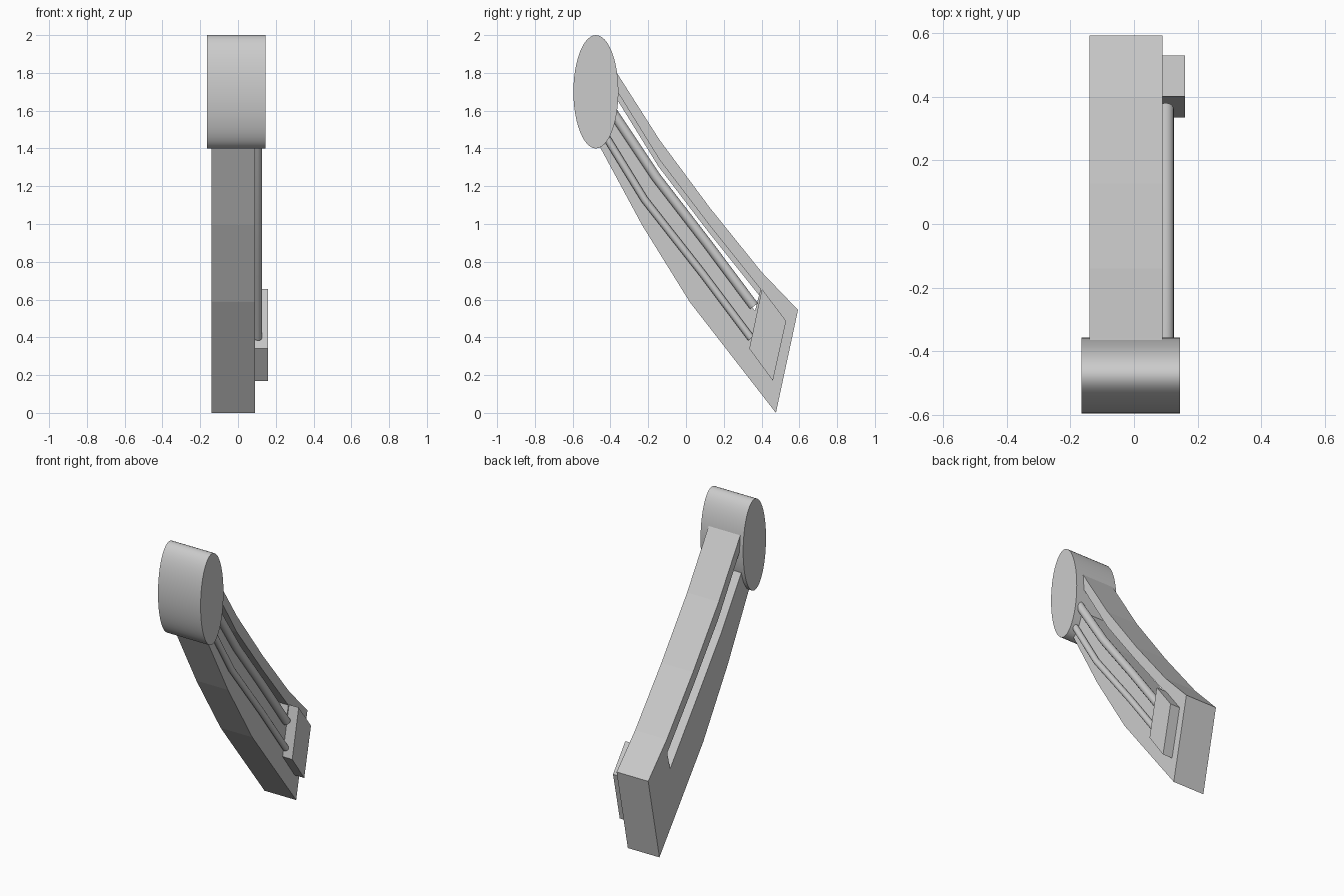
import bpy, bmesh, math
from mathutils import Vector

cube = bpy.data.objects.get("Cube")
if cube:
    bpy.data.objects.remove(cube, do_unlink=True)

grey = bpy.data.materials.new("light_grey")
grey.use_nodes = True
colour = (0.6, 0.6, 0.6, 1)
grey.diffuse_color = colour
grey.node_tree.nodes["Principled BSDF"].inputs["Base Color"].default_value = colour


def finish(name, bm):
    bmesh.ops.recalc_face_normals(bm, faces=bm.faces)
    mesh = bpy.data.meshes.new(name)
    bm.to_mesh(mesh)
    bm.free()
    mesh.materials.append(grey)
    ob = bpy.data.objects.new(name, mesh)
    bpy.context.collection.objects.link(ob)
    return ob


def prism(name, profile, x0, x1):
    """Extrude a (y, z) profile along x."""
    bm = bmesh.new()
    face = bm.faces.new([bm.verts.new((x0, y, z)) for y, z in profile])
    ext = bmesh.ops.extrude_face_region(bm, geom=[face])
    moved = [v for v in ext["geom"] if isinstance(v, bmesh.types.BMVert)]
    bmesh.ops.translate(bm, verts=moved, vec=(x1 - x0, 0, 0))
    return finish(name, bm)


def smooth(ob):
    bpy.ops.object.select_all(action='DESELECT')
    ob.select_set(True)
    bpy.context.view_layer.objects.active = ob
    bpy.ops.object.shade_smooth_by_angle(angle=math.radians(35))


def rod(name, path, x, radius, sides=16):
    """Round rod following a (y, z) path at a fixed x."""
    bm = bmesh.new()
    pts = [Vector((x, y, z)) for y, z in path]
    rings = []
    for i, p in enumerate(pts):
        d = (pts[min(i + 1, len(pts) - 1)] - pts[max(i - 1, 0)]).normalized()
        side = Vector((1, 0, 0))
        up = d.cross(side)
        angles = [math.tau * k / sides for k in range(sides)]
        rings.append([bm.verts.new(p + radius * (math.cos(a) * side + math.sin(a) * up))
                      for a in angles])
    for a, b in zip(rings, rings[1:]):
        for k in range(sides):
            n = (k + 1) % sides
            bm.faces.new((a[k], a[n], b[n], b[k]))
    bm.faces.new(rings[0])
    bm.faces.new(rings[-1])
    smooth(finish(name, bm))


# Curved arm
arm = prism("arm", [(-.46, 1.94), (-.36, 1.79), (-.14, 1.445), (.127, 1.085),
                    (.40, .746), (.593, .545), (.476, 0), (.02, .587),
                    (-.233, .995), (-.455, 1.407)], -.14, .09)

# Long slot through the arm
slot_top = [(-.42, 1.77), (-.35, 1.68), (-.14, 1.34), (.127, .99), (.395, .655)]
slot_low = [(.365, .54), (.105, .875), (-.17, 1.235), (-.37, 1.54), (-.42, 1.62)]
cutter = prism("slot_cutter", slot_top + slot_low, -.3, .3)
cutter.hide_render = True
cutter.hide_set(True)
cut = arm.modifiers.new("slot", 'BOOLEAN')
cut.object = cutter
cut.solver = 'EXACT'

# Thin web along the upper side of the slot
web_low = [(y - .006, z - .035) for y, z in reversed(slot_top)]
prism("slot_web", slot_top + web_low, -.04, 0)

# Rods along the side
rod("middle_rod", [(-.43, 1.66), (-.37, 1.565), (-.16, 1.25), (.11, .9), (.36, .565)], .1, .026)
rod("lower_rod", [(-.45, 1.50), (-.41, 1.44), (-.22, 1.13), (.09, .735), (.345, .395)], .106, .02)

# Side block at the lower end
prism("side_block", [(.402, .656), (.53, .487), (.46, .17), (.335, .34)], .09, .16)

# Oval drum at the top
steps = 48
drum = prism("drum", [(-.477 + .119 * math.cos(math.tau * k / steps),
                       1.70 + .30 * math.sin(math.tau * k / steps))
                      for k in range(steps)], -.165, .145)
smooth(drum)
